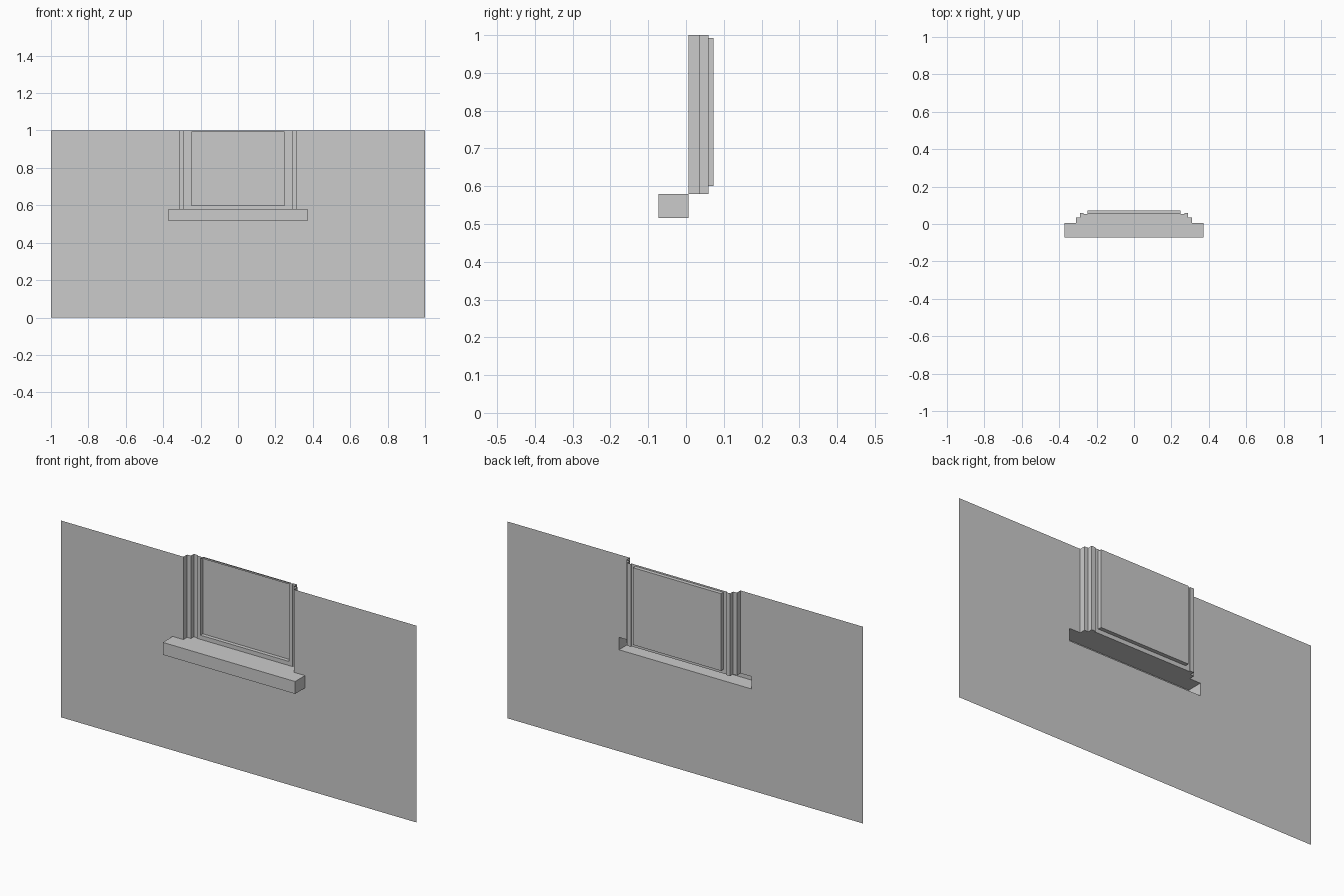
import bpy

if "Cube" in bpy.data.objects:
    bpy.data.objects.remove(bpy.data.objects["Cube"])

WALL_Y, SILL_Y, PANE_Y = 0.0065, -0.0727, 0.0727
SILL_X, SILL_LO, SILL_HI = 0.372, 0.516, 0.579
PANE_X, PANE_LO, PANE_HI = 0.248, 0.60, 0.992
# stepped reveal in plan, from the wall inwards (x, y)
REVEAL = [(0.311, WALL_Y), (0.311, 0.0357), (0.29, 0.0357), (0.29, 0.0595),
          (0.269, 0.0595), (0.269, 0.0535), (PANE_X, 0.0535)]
FRAME_Y = REVEAL[-1][1]


def sheet(name, faces):
    """Object from a list of polygons given as corner points."""
    verts, index, polys = [], {}, []
    for f in faces:
        for p in f:
            if p not in index:
                index[p] = len(verts)
                verts.append(p)
        polys.append([index[p] for p in f])
    me = bpy.data.meshes.new(name)
    me.from_pydata(verts, [], polys)
    ob = bpy.data.objects.new(name, me)
    bpy.context.collection.objects.link(ob)
    return ob


def panel(x0, x1, z0, z1, y):
    return [(x0, y, z0), (x1, y, z0), (x1, y, z1), (x0, y, z1)]


def tray(x, z0, z1, ya, yb):
    """Top, bottom and end faces between two depths."""
    a, b = panel(-x, x, z0, z1, ya), panel(-x, x, z0, z1, yb)
    return [[a[i], a[(i + 1) % 4], b[(i + 1) % 4], b[i]] for i in range(4)]


# wall sheet with the window and sill cut out
rx = REVEAL[0][0]
sheet("wall", [
    panel(-1, 1, 0, SILL_LO, WALL_Y),
    panel(-1, -SILL_X, SILL_LO, SILL_HI, WALL_Y),
    panel(SILL_X, 1, SILL_LO, SILL_HI, WALL_Y),
    panel(-1, -rx, SILL_HI, 1, WALL_Y),
    panel(rx, 1, SILL_HI, 1, WALL_Y)])

# hollow sill, open at the back
sheet("sill", [panel(-SILL_X, SILL_X, SILL_LO, SILL_HI, SILL_Y)]
      + tray(SILL_X, SILL_LO, SILL_HI, SILL_Y, WALL_Y))

# stepped jambs, one side mirrored to the other
jamb = sheet("jambs", [
    [(*a, SILL_HI), (*b, SILL_HI), (*b, 1), (*a, 1)]
    for a, b in zip(REVEAL, REVEAL[1:])])
jamb.modifiers.new("mirror", 'MIRROR').use_axis[0] = True

# floor of the reveal, following the stepped plan
sheet("reveal_floor", [[(x, y, SILL_HI) for x, y in REVEAL]
                       + [(-x, y, SILL_HI) for x, y in reversed(REVEAL)]])

# rails above and below the pane
sheet("rails", [panel(-PANE_X, PANE_X, SILL_HI, PANE_LO, FRAME_Y),
                panel(-PANE_X, PANE_X, PANE_HI, 1, FRAME_Y)])

# recessed pane
sheet("pane", [panel(-PANE_X, PANE_X, PANE_LO, PANE_HI, PANE_Y)]
      + tray(PANE_X, PANE_LO, PANE_HI, FRAME_Y, PANE_Y))
